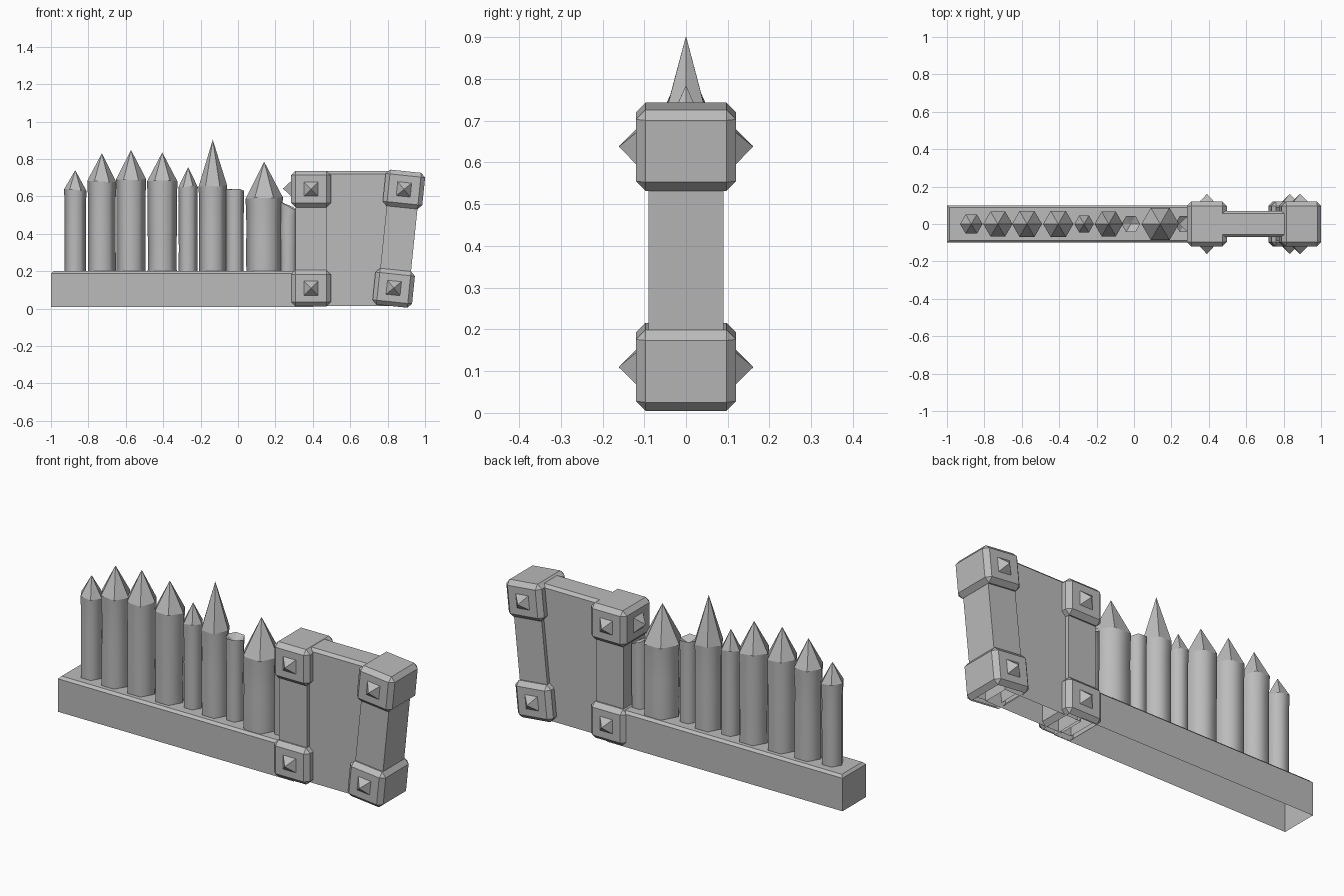
import bpy, bmesh, math, random
from mathutils import Matrix, Vector

random.seed(4)
if "Cube" in bpy.data.objects:
    bpy.data.objects.remove(bpy.data.objects["Cube"])

grey = bpy.data.materials.new("plain_grey")
grey.use_nodes = True
colour = (0.5, 0.5, 0.5, 1)
grey.diffuse_color = colour
grey.node_tree.nodes["Principled BSDF"].inputs["Base Color"].default_value = colour


def finish(name, bm, matrix=Matrix()):
    bmesh.ops.recalc_face_normals(bm, faces=bm.faces)
    mesh = bpy.data.meshes.new(name)
    bm.to_mesh(mesh)
    bm.free()
    mesh.materials.append(grey)
    obj = bpy.data.objects.new(name, mesh)
    obj.matrix_world = matrix
    bpy.context.collection.objects.link(obj)
    return obj


def box(name, size, matrix, chamfer=0, top_only=False, open_bottom=False):
    """Chamfered block, optionally hollow underneath."""
    bm = bmesh.new()
    bmesh.ops.create_cube(bm, size=1)
    bmesh.ops.scale(bm, vec=size, verts=bm.verts)
    if chamfer:
        edges = [e for e in bm.edges
                 if not top_only or all(v.co.z > 0 for v in e.verts)]
        bmesh.ops.bevel(bm, geom=edges, offset=chamfer, segments=1,
                        profile=0.5, affect='EDGES')
    if open_bottom:
        bm.normal_update()
        under = [f for f in bm.faces if f.normal.z < -0.99]
        bmesh.ops.delete(bm, geom=under, context='FACES')
    return finish(name, bm, matrix)


def stud(name, matrix, direction):
    """Four-sided pyramid pointing along direction."""
    bm = bmesh.new()
    bmesh.ops.create_cone(bm, segments=4, radius1=0.057, radius2=0, depth=0.044,
                          matrix=Matrix.Rotation(math.pi / 4, 4, 'Z'))
    turn = Vector(direction).to_track_quat('Z', 'Y').to_matrix().to_4x4()
    return finish(name, bm, matrix @ turn)


def stake(name, x, radius, shoulder, tip=None, slope=0):
    """Six-sided log with a sharpened point, or a snapped top if tip is None."""
    bm = bmesh.new()
    rings = []
    for level in (0, 0.3, 0.55, 0.8, 1):
        r = radius * (1 if level == 1 else random.uniform(0.94, 0.98))
        ring = []
        for i in range(6):
            a = i * math.pi / 3
            z = 0.19 + (shoulder - 0.19) * level
            if level == 1:
                z += random.uniform(-0.006, 0.006) + slope * math.cos(a)
            ring.append(bm.verts.new((x + r * math.cos(a), r * math.sin(a), z)))
        rings.append(ring)
    for low, high in zip(rings, rings[1:]):
        for i in range(6):
            j = (i + 1) % 6
            bm.faces.new((low[i], low[j], high[j], high[i])).smooth = True
    peak = bm.verts.new((x, 0, tip if tip else shoulder - 0.025))
    for i in range(6):
        bm.faces.new((rings[-1][i], rings[-1][(i + 1) % 6], peak))
    return finish(name, bm)


# Foundation and row of stakes
box("foundation", (1.4, 0.2, 0.19), Matrix.Translation((-0.3, 0, 0.105)),
    0.013, top_only=True, open_bottom=True)
for n, (x, r, shoulder, tip) in enumerate([
        (-0.87, 0.06, 0.635, 0.74), (-0.728, 0.078, 0.68, 0.83),
        (-0.572, 0.08, 0.69, 0.848), (-0.405, 0.081, 0.68, 0.835),
        (-0.267, 0.052, 0.655, 0.756), (-0.135, 0.076, 0.655, 0.903),
        (0.14, 0.1, 0.59, 0.785)]):
    stake(f"stake_{n + 1}", x, r, shoulder, tip)
stake("broken_stake_middle", -0.017, 0.05, 0.635)
stake("broken_stake_end", 0.27, 0.05, 0.55, slope=-0.025)

# Wall panel between the two pillars
box("wall_panel", (0.46, 0.14, 0.72), Matrix.Translation((0.61, 0, 0.375)),
    0.015, top_only=True, open_bottom=True)

# Pillars with chamfered collars and pyramid studs; the outer one leans
for side, x, tilt in (("inner", 0.39, 0), ("outer", 0.86, 0.103)):
    frame = Matrix.Translation((x, 0, 0.374)) @ Matrix.Rotation(tilt, 4, 'Y')
    box(f"{side}_pillar", (0.165, 0.18, 0.68), frame, open_bottom=True)
    for level, z in (("lower", -0.265), ("upper", 0.265)):
        place = frame @ Matrix.Translation((0, 0, z))
        box(f"{side}_{level}_collar", (0.212, 0.24, 0.195), place, 0.023,
            open_bottom=level == "lower")
        for face, s in (("front", -1), ("back", 1)):
            stud(f"{side}_{level}_{face}_stud",
                 place @ Matrix.Translation((0, s * 0.139, 0)), (0, s, 0))
stud("inner_upper_side_stud", Matrix.Translation((0.262, 0, 0.642)), (-1, 0, 0))
